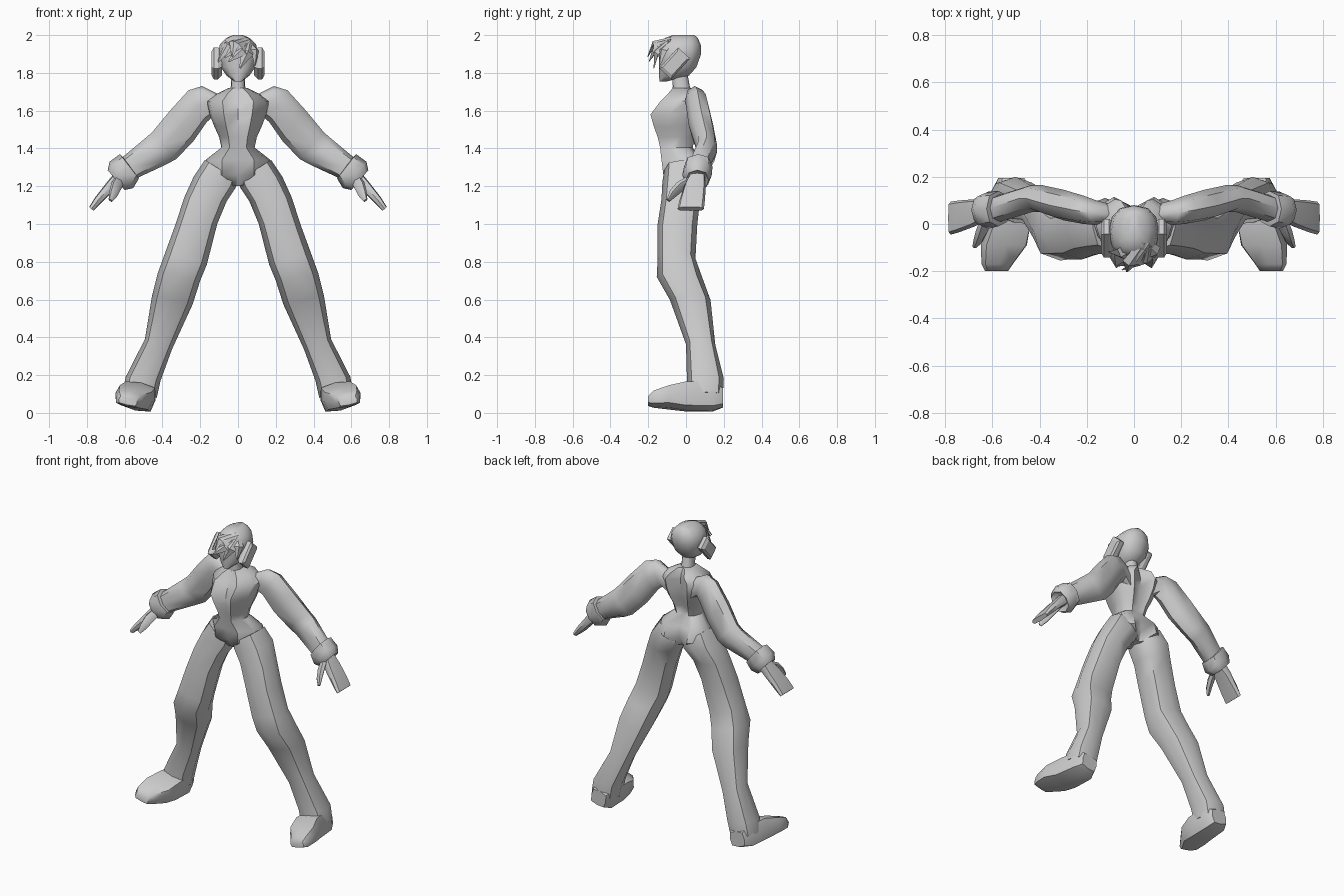
import bpy, bmesh, math
from mathutils import Vector

grey = bpy.data.materials.new("light_grey")
grey.diffuse_color = (0.6, 0.6, 0.6, 1)


def finish(name, bm, mirror=False, angle=50):
    """Turn a bmesh into a smooth-shaded object, optionally mirrored in x."""
    bmesh.ops.recalc_face_normals(bm, faces=bm.faces)
    me = bpy.data.meshes.new(name)
    bm.to_mesh(me)
    bm.free()
    me.materials.append(grey)
    ob = bpy.data.objects.new(name, me)
    bpy.context.collection.objects.link(ob)
    if mirror:
        mod = ob.modifiers.new("mirror", 'MIRROR')
        mod.use_mirror_merge = False
    bpy.ops.object.select_all(action='DESELECT')
    ob.select_set(True)
    bpy.context.view_layer.objects.active = ob
    bpy.ops.object.shade_smooth_by_angle(angle=math.radians(angle))
    return ob


def add_loft(bm, rings):
    """Bridge equal-sized rings of points and cap both ends."""
    loops = [[bm.verts.new(p) for p in ring] for ring in rings]
    n = len(loops[0])
    for a, b in zip(loops, loops[1:]):
        for i in range(n):
            j = (i + 1) % n
            bm.faces.new((a[i], a[j], b[j], b[i]))
    bm.faces.new(loops[0])
    bm.faces.new(loops[-1])


def loft(name, rings, mirror=False, angle=50):
    bm = bmesh.new()
    add_loft(bm, rings)
    return finish(name, bm, mirror, angle)


def oval(c, u, v, p=0.85, n=8):
    """Rounded ring around c with half axes u and v."""
    def sp(t):
        return 0 if abs(t) < 1e-6 else math.copysign(abs(t) ** p, t)
    c, u, v = Vector(c), Vector(u), Vector(v)
    return [c + u * sp(math.cos(i * math.tau / n)) + v * sp(math.sin(i * math.tau / n))
            for i in range(n)]


def limb(xi, zi, xo, zo, yf, yb, p=0.85):
    """Limb section from inner (x, z) to outer (x, z), front y to back y."""
    return oval(((xi + xo) / 2, (yf + yb) / 2, (zi + zo) / 2),
                ((xo - xi) / 2, 0, (zo - zi) / 2), (0, (yb - yf) / 2, 0), p)


def level(z, w, yf, yb, p=0.85, n=12):
    """Horizontal section centred on x = 0."""
    return oval((0, (yf + yb) / 2, z), (w, 0, 0), (0, (yb - yf) / 2, 0), p, n)


def body(z, w, yfc, yf, yb, ybc):
    """Torso section with a groove at front centre and back centre."""
    half = [(w * .5, yf), (w * .9, yf * .65 + yb * .35), (w, yf * .4 + yb * .6),
            (w * .85, yf * .15 + yb * .85), (w * .5, yb)]
    pts = [(0, yfc)] + half + [(0, ybc)] + [(-x, y) for x, y in reversed(half)]
    return [(x, y, z) for x, y in pts]


# Torso: pelvis, waist, bust and shoulders
loft("torso", [body(*r) for r in (
    (1.20, .04, -.07, -.07, .05, .04),
    (1.26, .17, -.11, -.12, .115, .07),
    (1.34, .17, -.125, -.13, .09, .07),
    (1.405, .088, -.13, -.137, .035, .025),
    (1.46, .10, -.14, -.15, .05, .03),
    (1.515, .125, -.14, -.17, .075, .045),
    (1.58, .15, -.125, -.188, .095, .06),
    (1.65, .165, -.10, -.135, .105, .06),
    (1.69, .11, -.08, -.095, .10, .05),
    (1.72, .05, -.065, -.07, .05, .03))])

# Neck
loft("neck", [level(1.67, .05, -.075, .04), level(1.73, .038, -.07, .02),
              level(1.81, .036, -.075, .005)])

# Legs, trouser shape with bent knee
loft("leg", [limb(*r) for r in (
    (.005, 1.23, .175, 1.34, -.115, .09),
    (.01, 1.195, .235, 1.25, -.125, .11),
    (.06, 1.12, .285, 1.14, -.13, .075),
    (.11, 1.0, .33, 1.0, -.15, .06),
    (.165, .785, .385, .85, -.15, .05),
    (.20, .70, .425, .74, -.155, .085),
    (.24, .575, .455, .62, -.085, .13),
    (.35, .335, .493, .39, .0, .155),
    (.41, .17, .595, .19, .005, .20),
    (.43, .08, .61, .11, .01, .195))], True)

# Feet, rolled slightly outward
loft("foot", [oval((cx, y, cz), (hu * .977, 0, hu * .215), (-hv * .215, 0, hv * .977), .45)
              for y, cx, cz, hu, hv in (
    (.195, .52, .08, .055, .05),
    (.14, .52, .085, .085, .075),
    (0, .53, .087, .092, .075),
    (-.09, .552, .082, .100, .055),
    (-.17, .58, .073, .068, .04),
    (-.20, .583, .062, .050, .02))], True)

# Arms
loft("arm", [limb(*r) for r in (
    (.07, 1.52, .09, 1.68, .0, .08),
    (.13, 1.57, .19, 1.73, -.005, .10),
    (.165, 1.54, .262, 1.708, .0, .12),
    (.235, 1.44, .36, 1.60, .015, .145),
    (.325, 1.345, .455, 1.485, .05, .165),
    (.38, 1.315, .49, 1.455, .05, .165),
    (.52, 1.25, .61, 1.355, .01, .125),
    (.56, 1.22, .64, 1.33, .015, .12))], True)

# Thick cuffs
loft("cuff", [limb(*r) for r in (
    (.545, 1.27, .60, 1.345, .02, .115),
    (.525, 1.24, .625, 1.37, -.01, .14),
    (.555, 1.19, .68, 1.33, -.02, .137),
    (.60, 1.18, .69, 1.285, .0, .12),
    (.605, 1.215, .665, 1.28, .02, .10))], True)

# Flat mitten hands and thumbs
loft("hand", [limb(*r, .5) for r in (
    (.60, 1.225, .65, 1.275, .02, .10),
    (.655, 1.18, .695, 1.22, -.01, .105),
    (.725, 1.11, .757, 1.14, -.035, .10),
    (.765, 1.07, .788, 1.09, -.045, .095))], True, 40)
loft("thumb", [oval(c, (r, 0, r * .6), (0, r * .8, -r * .6), 1, 6) for c, r in (
    ((.625, .03, 1.235), .024), ((.645, -.03, 1.20), .026),
    ((.66, -.07, 1.16), .021), ((.675, -.095, 1.125), .010))], True)

# Head
loft("head", [level(*r) for r in (
    (1.755, .02, -.14, -.10),
    (1.785, .06, -.143, .015),
    (1.83, .092, -.142, .055),
    (1.90, .106, -.145, .08),
    (1.95, .096, -.14, .078),
    (1.985, .062, -.11, .062),
    (2.0, .025, -.07, .045))])

# Swept fringe made of tapered locks
bm = bmesh.new()
head_centre = Vector((0, -.03, 1.87))
for path, w in (
        (((.06, -.08, 1.97), (.0, -.16, 1.95), (-.07, -.178, 1.88)), .036),
        (((.06, -.09, 1.965), (.02, -.165, 1.92), (-.05, -.195, 1.86)), .034),
        (((.06, -.10, 1.96), (.05, -.155, 1.91), (.01, -.17, 1.825)), .034),
        (((.05, -.07, 1.97), (-.05, -.13, 1.945), (-.105, -.12, 1.86)), .036),
        (((.05, -.08, 1.965), (.09, -.12, 1.92), (.09, -.14, 1.84)), .030),
        (((.04, -.08, 1.98), (-.02, -.165, 1.96), (-.03, -.203, 1.885)), .030)):
    pts = [Vector(p) for p in path]
    rings = []
    for c, k in zip(pts, (.7, 1, .12)):
        out = (c - head_centre).normalized()
        side = out.cross(pts[2] - pts[0]).normalized()
        rings.append(oval(c, side * w * k, out * .014 * k, 1, 4))
    add_loft(bm, rings)
finish("fringe", bm, angle=35)

# Tilted ear pieces with a chamfered outer face
def ear(x, s):
    a = Vector((0, .05, .055)) * s
    b = Vector((0, .032, -.029)) * s
    c = Vector((x, -.06, 1.85))
    return [c + a + b, c + a - b, c - a - b, c - a + b]


loft("ear_piece", [ear(.085, .75), ear(.105, 1), ear(.128, 1), ear(.14, .75)], True, 25)
